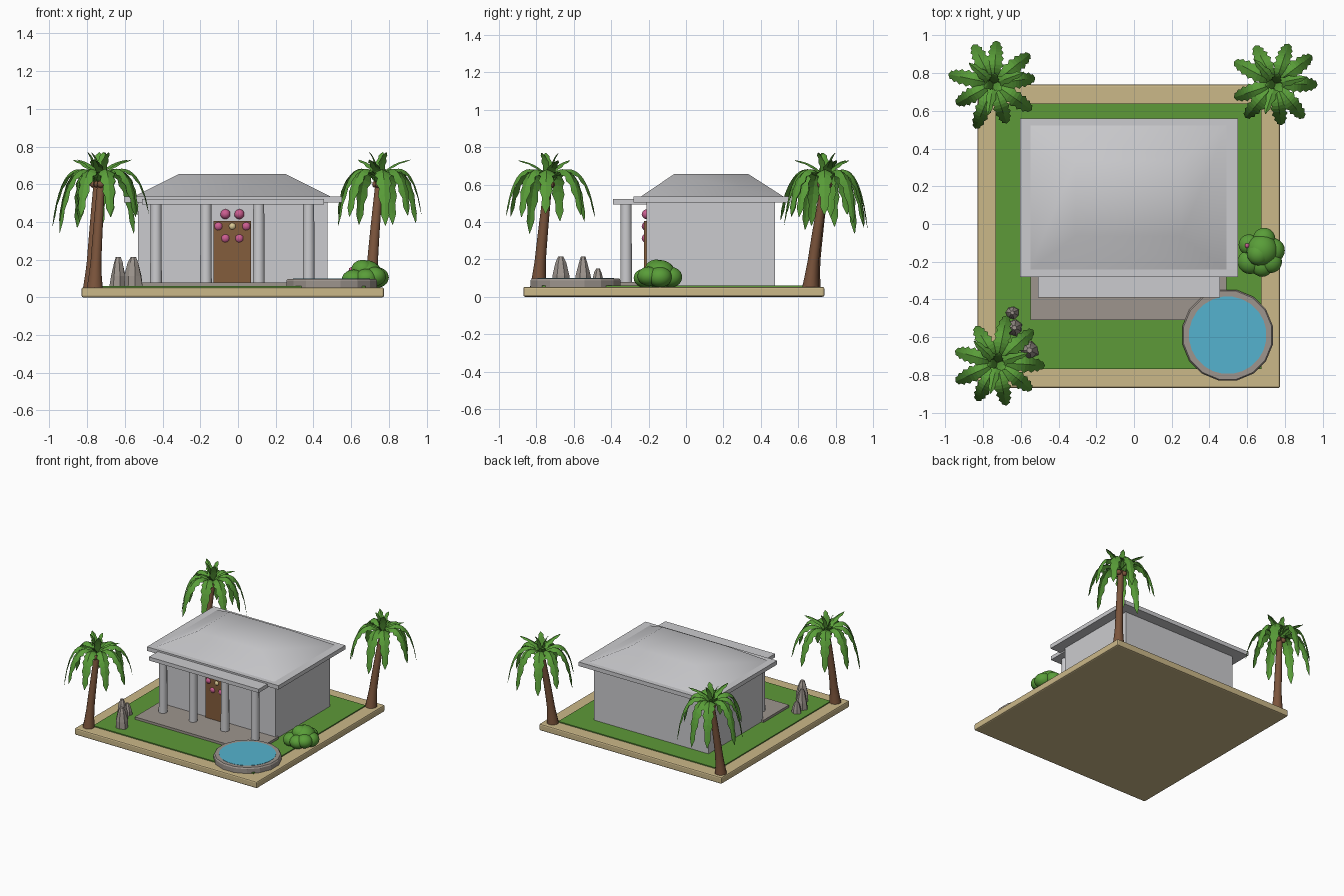
import bpy, bmesh, math, random
from mathutils import Vector, Matrix

if "Cube" in bpy.data.objects:
    bpy.data.objects.remove(bpy.data.objects["Cube"])
random.seed(4)

def mat(name, r, g, b):
    m = bpy.data.materials.new(name)
    m.diffuse_color = (r, g, b, 1)
    m.use_nodes = True
    m.node_tree.nodes["Principled BSDF"].inputs["Base Color"].default_value = m.diffuse_color
    return m

SAND = mat("sand", .60, .48, .25)
GRASS = mat("grass", .11, .32, .04)
WALL = mat("pale_grey", .60, .60, .62)
STONE = mat("stone", .34, .30, .27)
DOOR = mat("door_brown", .23, .11, .045)
TRUNK = mat("trunk_brown", .20, .09, .045)
LEAF = mat("leaf_green", .10, .34, .04)
PINK = mat("pink", .60, .11, .28)
CREAM = mat("cream", .70, .58, .30)
WATER = mat("water", .09, .45, .62)

def finish(name, bm, m, smooth=None):
    me = bpy.data.meshes.new(name)
    bm.to_mesh(me)
    bm.free()
    me.materials.append(m)
    ob = bpy.data.objects.new(name, me)
    bpy.context.collection.objects.link(ob)
    if smooth:
        bpy.ops.object.select_all(action='DESELECT')
        ob.select_set(True)
        bpy.context.view_layer.objects.active = ob
        bpy.ops.object.shade_smooth_by_angle(angle=math.radians(smooth))
    return ob

def box(name, x, y, z, m, bevel=0):
    bm = bmesh.new()
    bmesh.ops.create_cube(bm, size=1)
    for v in bm.verts:
        v.co = [a[0] + (c + .5) * (a[1] - a[0]) for a, c in zip((x, y, z), v.co)]
    if bevel:
        bmesh.ops.bevel(bm, geom=bm.edges[:], offset=bevel, segments=2, affect='EDGES', profile=.5)
    return finish(name, bm, m)

def lathe(name, rings, n, m, smooth=None, jitter=0):
    """Closed tube through rings of (x, y, z, radius)."""
    bm = bmesh.new()
    loops = []
    for x, y, z, r in rings:
        ring = []
        for i in range(n):
            a, q = 2 * math.pi * (i + .5) / n, r * (1 + random.uniform(-jitter, jitter))
            ring.append(bm.verts.new((x + q * math.cos(a), y + q * math.sin(a), z)))
        loops.append(ring)
    for a, b in zip(loops, loops[1:]):
        for i in range(n):
            j = (i + 1) % n
            bm.faces.new((a[i], a[j], b[j], b[i]))
    bm.faces.new(loops[0][::-1])
    bm.faces.new(loops[-1])
    return finish(name, bm, m, smooth)

def balls(name, items, m, sub=2):
    bm = bmesh.new()
    for x, y, z, r, sz in items:
        M = Matrix.Translation((x, y, z)) @ Matrix.Diagonal((1, 1, sz, 1))
        bmesh.ops.create_icosphere(bm, subdivisions=sub, radius=r, matrix=M)
    return finish(name, bm, m, 60)

# Ground
box("sand_base", (-.83, .775), (-.87, .74), (0, .053), SAND, .01)
box("lawn", (-.735, .675), (-.77, .64), (.03, .061), GRASS)
box("porch_floor", (-.55, .49), (-.51, -.19), (.05, .08), STONE)

# House: walls, eaves, porch roof and hipped roof
box("walls", (-.53, .475), (-.21, .475), (.055, .51), WALL)
box("main_eave", (-.605, .552), (-.28, .56), (.503, .535), WALL)
box("porch_roof", (-.51, .455), (-.39, -.2), (.493, .522), WALL)
hip = box("hipped_roof", (-.56, .50), (-.25, .53), (.53, .655), WALL)
for v in hip.data.vertices:
    if v.co.z > .6:
        v.co.x = -.31 if v.co.x < 0 else .25
        v.co.y = -.065 if v.co.y < 0 else .335
bpy.ops.object.select_all(action='DESELECT')
hip.select_set(True)
bpy.context.view_layer.objects.active = hip
bpy.ops.object.shade_smooth_by_angle(angle=math.radians(60))
for i, x in enumerate((-.435, -.17, .11, .375)):
    lathe(f"porch_column_{i}", [(x, -.32, .07, .032), (x, -.32, .5, .03)], 12, WALL, 40)

# Door with flower wreath
box("door", (-.13, .07), (-.225, -.2), (.08, .405), DOOR)
petals = []
for k in range(6):
    a = math.pi / 3 * k
    petals.append((-.03 + .074 * math.cos(a), -.21, .377 + .074 * math.sin(a), .027, 1))
balls("wreath_petals", petals, PINK)
balls("wreath_centre", [(-.03, -.215, .377, .021, 1)], CREAM)

# Pool
lathe("pool_rim", [(.497, -.59, .05, .245), (.497, -.59, .088, .245), (.497, -.59, .098, .238),
                   (.497, -.59, .098, .205), (.497, -.59, .085, .203)], 16, STONE)
lathe("pool_water", [(.497, -.59, .08, .206), (.497, -.59, .1, .206)], 24, WATER)

# Bush with a small bloom
balls("bush", [(.68, -.14, .12, .085, .9), (.615, -.20, .095, .065, .8), (.735, -.14, .105, .065, .85),
               (.68, -.22, .10, .06, .85), (.69, -.08, .105, .06, .9), (.61, -.11, .10, .055, .85),
               (.725, -.2, .11, .06, .85), (.66, -.16, .145, .06, .9)], LEAF, 3)
balls("bush_bloom", [(.6, -.115, .147, .013, 1)], PINK)

# Standing rocks
for i, (x, y, r, h) in enumerate(((-.645, -.47, .036, .09), (-.635, -.55, .044, .155), (-.555, -.67, .05, .155))):
    lathe(f"standing_rock_{i}", [(x, y, .05, r), (x, y, .06 + h * .35, r * .88),
                                 (x, y, .06 + h * .8, r * .55), (x, y, .06 + h, r * .28)],
          7, STONE, jitter=.12)

def frond(bm, crown, ang, pts, width, segs=14):
    """Folded leaf with toothed edges along a cubic curve of (reach, height) points."""
    out = Vector((math.cos(ang), math.sin(ang), 0))
    side = Vector((-out.y, out.x, 0))
    rows = []
    for i in range(segs + 1):
        t = i / segs
        w4 = ((1 - t) ** 3, 3 * t * (1 - t) ** 2, 3 * t * t * (1 - t), t ** 3)
        r = sum(w * p[0] for w, p in zip(w4, pts))
        z = sum(w * p[1] for w, p in zip(w4, pts))
        c = crown + out * r + Vector((0, 0, z))
        w = width * (.12 + .88 * math.sin(math.pi * min(1, t * .85 + .12)) ** .7) * (1 if i % 2 else .72)
        if i == segs:
            w = .002
        low = Vector((0, 0, -.45 * w)) - out * .1 * w
        rows.append([bm.verts.new(p) for p in (c - side * w + low, c, c + side * w + low)])
    for a, b in zip(rows, rows[1:]):
        for k in (0, 1):
            bm.faces.new((a[k], b[k], b[k + 1], a[k + 1]))

def palm(name, bx, by, cx, cy, turn):
    # Leaning tapered trunk with root flare
    rings = []
    for i in range(9):
        t = i / 8
        s = t ** 1.2
        rings.append((bx + (cx - bx) * s, by + (cy - by) * s, .045 + .575 * t,
                      .045 - .012 * min(1, t * 5) - .012 * t))
    lathe(name + "_trunk", rings, 10, TRUNK, 50)
    # Coconuts under the crown
    balls(name + "_coconuts", [(cx + .026 * math.cos(a), cy + .026 * math.sin(a), .60, .02, 1)
                               for a in (turn + .4, turn + 2.5, turn + 4.6)], TRUNK)
    # Drooping outer fronds, then upright inner ones
    bm = bmesh.new()
    crown = Vector((cx, cy, .615))
    for k in range(9):
        a = turn + 2 * math.pi * k / 9 + random.uniform(-.1, .1)
        reach = random.uniform(.22, .26)
        drop = random.uniform(-.28, -.17)
        frond(bm, crown, a, ((.0, 0), (.1, .12), (reach * .85, .09), (reach, drop)), .046)
    for k in range(6):
        a = turn + .3 + 2 * math.pi * k / 6
        tip = (.055, .155) if k % 2 else (.17, .115)
        frond(bm, crown, a, ((0, 0), (.015, .06), (tip[0] * .45, tip[1] * .9), tip), .03, 8)
    finish(name + "_fronds", bm, LEAF)

palm("front_palm", -.76, -.79, -.725, -.735, 0)
palm("back_left_palm", -.78, .675, -.745, .745, .05)
palm("back_right_palm", .705, .665, .75, .745, -.1)
